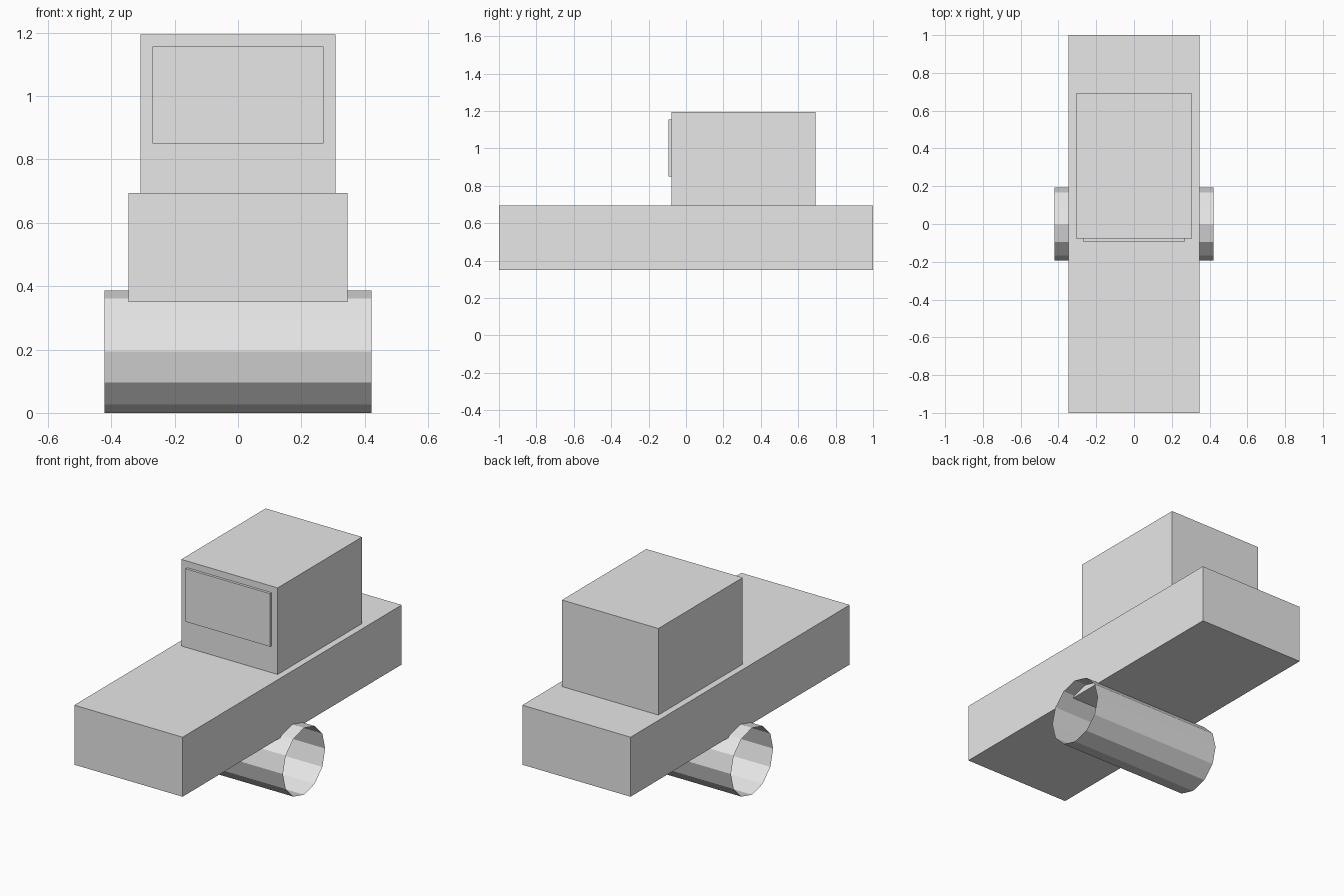
import bpy
import bmesh
import math
from mathutils import Matrix

if "Cube" in bpy.data.objects:
    bpy.data.objects.remove(bpy.data.objects["Cube"])

grey = bpy.data.materials.new("plain grey")
grey.diffuse_color = (0.8, 0.8, 0.8, 1)
grey.use_nodes = True
grey.node_tree.nodes["Principled BSDF"].inputs["Base Color"].default_value = grey.diffuse_color


def finish(name, bm):
    mesh = bpy.data.meshes.new(name)
    bm.to_mesh(mesh)
    bm.free()
    mesh.materials.append(grey)
    obj = bpy.data.objects.new(name, mesh)
    bpy.context.collection.objects.link(obj)
    return obj


def box(name, x, y, z):
    """Axis-aligned box from (min, max) ranges."""
    bm = bmesh.new()
    spans = (x, y, z)
    size = Matrix.Diagonal([b - a for a, b in spans] + [1])
    centre = Matrix.Translation([(a + b) / 2 for a, b in spans])
    bmesh.ops.create_cube(bm, size=1, matrix=centre @ size)
    return finish(name, bm)


# Long body, raised cabin and thin front window panel
box("body", (-0.346, 0.346), (-1, 1), (0.35, 0.694))
box("cabin", (-0.308, 0.308), (-0.078, 0.692), (0.694, 1.194))
box("window_panel", (-0.27, 0.27), (-0.093, -0.078), (0.85, 1.156))

# Open twelve-sided axle tube, with a corner at its lowest point
radius = 0.193
bm = bmesh.new()
bmesh.ops.create_cone(
    bm, cap_ends=False, segments=12, radius1=radius, radius2=radius, depth=0.844,
    matrix=Matrix.Translation((0, 0, radius)) @ Matrix.Rotation(math.pi / 2, 4, 'Y'))
finish("axle_tube", bm)
